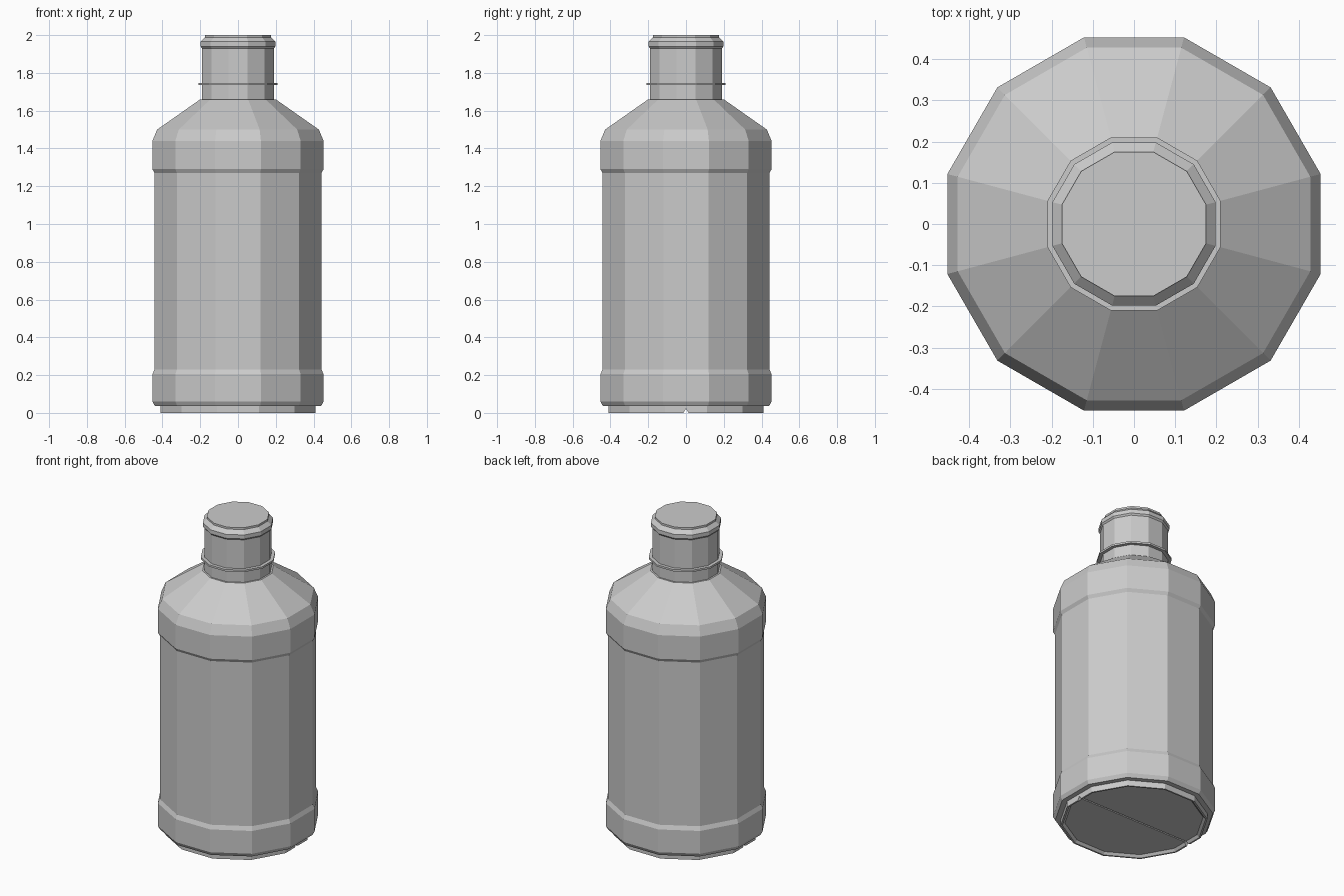
import bpy, bmesh, math

SIDES = 12

cube = bpy.data.objects.get("Cube")
if cube:
    bpy.data.objects.remove(cube, do_unlink=True)

# One plain grey for the whole bottle
grey = bpy.data.materials.new("plain grey")
grey.use_nodes = True
colour = (0.6, 0.6, 0.6, 1)
grey.diffuse_color = colour
grey.node_tree.nodes["Principled BSDF"].inputs["Base Color"].default_value = colour


def make_object(name, bm):
    bmesh.ops.recalc_face_normals(bm, faces=bm.faces)
    mesh = bpy.data.meshes.new(name)
    bm.to_mesh(mesh)
    bm.free()
    mesh.materials.append(grey)
    obj = bpy.data.objects.new(name, mesh)
    bpy.context.collection.objects.link(obj)
    return obj


def lathe(name, profile):
    """Twelve-sided solid from (half width across flats, height) pairs."""
    bm = bmesh.new()
    rings = []
    for half_width, z in profile:
        radius = half_width / math.cos(math.pi / SIDES)
        angles = [(i + 0.5) * math.tau / SIDES for i in range(SIDES)]
        rings.append([bm.verts.new((radius * math.cos(a), radius * math.sin(a), z))
                      for a in angles])
    for low, high in zip(rings, rings[1:]):
        for i in range(SIDES):
            j = (i + 1) % SIDES
            bm.faces.new((low[i], low[j], high[j], high[i]))
    bm.faces.new(rings[0][::-1])
    bm.faces.new(rings[-1])
    return make_object(name, bm)


# Body: recessed floor, foot, lower band, label panel, upper band, shoulder
body = lathe("bottle_body", [
    (0.386, 0.015), (0.4, 0), (0.41, 0), (0.41, 0.037), (0.44, 0.037),
    (0.453, 0.06), (0.453, 0.205), (0.442, 0.23), (0.442, 1.27),
    (0.453, 1.29), (0.453, 1.44), (0.428, 1.5), (0.2, 1.66), (0.19, 1.66)])

# Neck with its collar, lip and closed top
lathe("bottle_neck", [
    (0.19, 1.66), (0.19, 1.735), (0.21, 1.735), (0.21, 1.747),
    (0.19, 1.747), (0.19, 1.93), (0.198, 1.94), (0.198, 1.965),
    (0.175, 1.988), (0.175, 2)])

# V-shaped groove across the underside, side to side
bm = bmesh.new()
ends = [[bm.verts.new((x, y, z)) for y, z in ((-0.02, -0.01), (0.02, -0.01), (0, 0.023))]
        for x in (-0.6, 0.6)]
bm.faces.new(ends[0])
bm.faces.new(ends[1])
for i in range(3):
    j = (i + 1) % 3
    bm.faces.new((ends[0][i], ends[0][j], ends[1][j], ends[1][i]))
cutter = make_object("groove_cutter", bm)
cutter.hide_render = True

groove = body.modifiers.new("groove", 'BOOLEAN')
groove.operation = 'DIFFERENCE'
groove.solver = 'EXACT'
groove.object = cutter
bpy.context.view_layer.objects.active = body
bpy.ops.object.modifier_apply(modifier=groove.name)
bpy.data.objects.remove(cutter, do_unlink=True)
